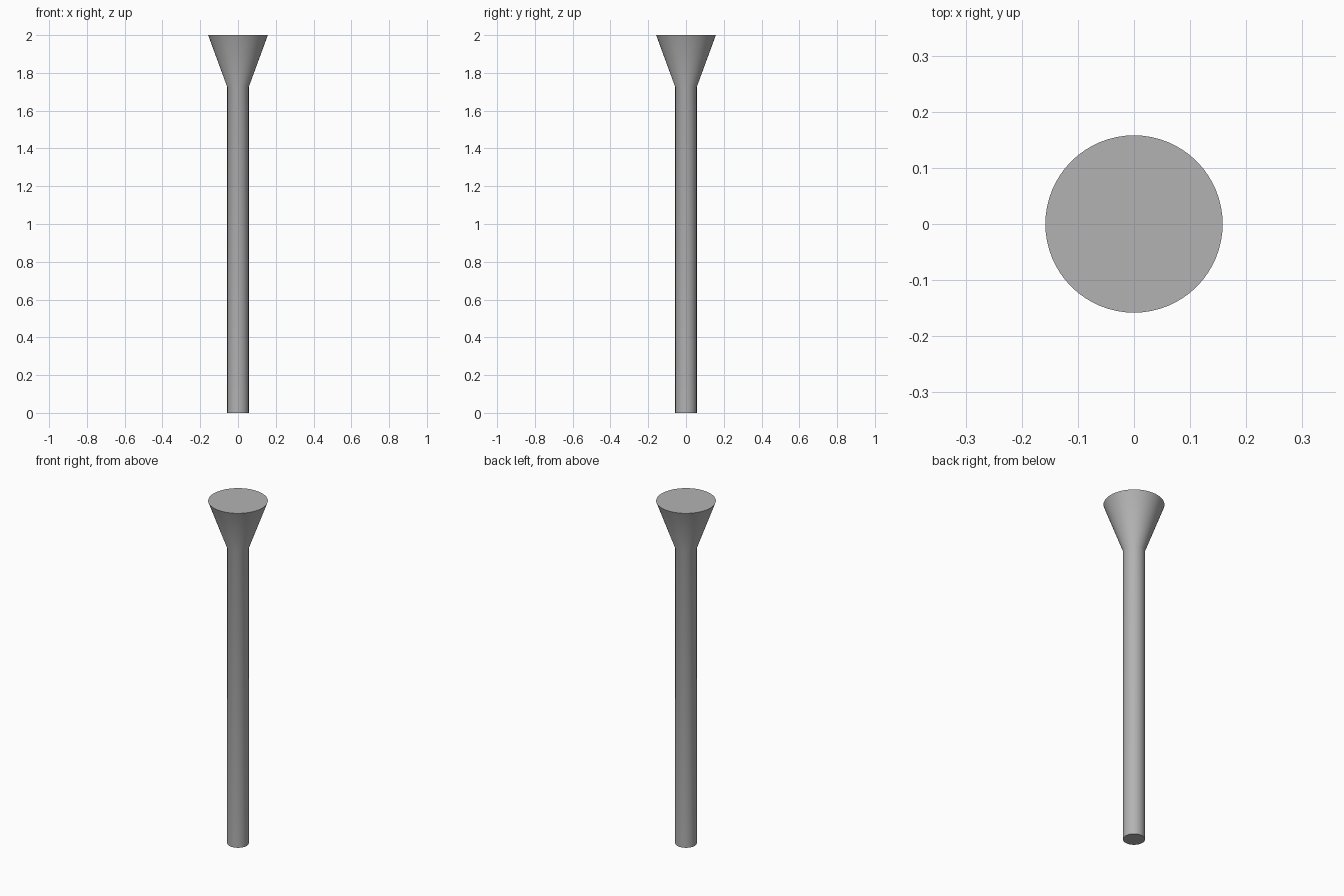
import bpy
import bmesh
import math

cube = bpy.data.objects.get("Cube")
if cube:
    bpy.data.objects.remove(cube, do_unlink=True)

# Plain grey finish
grey = bpy.data.materials.new("plain_grey")
grey.use_nodes = True
colour = (0.45, 0.45, 0.45, 1)
grey.diffuse_color = colour
grey.node_tree.nodes["Principled BSDF"].inputs["Base Color"].default_value = colour

# Straight shank flaring into a flat countersunk head: (radius, height)
SIDES = 64
PROFILE = [(0.057, 0), (0.057, 1.725), (0.158, 2)]

bm = bmesh.new()
rings = []
for radius, height in PROFILE:
    ring = bmesh.ops.create_circle(bm, segments=SIDES, radius=radius)["verts"]
    bmesh.ops.translate(bm, verts=ring, vec=(0, 0, height))
    rings.append(ring)
for low, high in zip(rings, rings[1:]):
    for i in range(SIDES):
        j = (i + 1) % SIDES
        bm.faces.new((low[i], low[j], high[j], high[i]))

# Flat end caps
bm.faces.new(rings[0])
bm.faces.new(rings[-1])
bmesh.ops.recalc_face_normals(bm, faces=bm.faces)

mesh = bpy.data.meshes.new("countersunk_pin")
bm.to_mesh(mesh)
bm.free()
mesh.materials.append(grey)
pin = bpy.data.objects.new("countersunk_pin", mesh)
bpy.context.collection.objects.link(pin)

# Smooth sides with crisp cap rims
bpy.ops.object.select_all(action="DESELECT")
pin.select_set(True)
bpy.context.view_layer.objects.active = pin
bpy.ops.object.shade_smooth_by_angle(angle=math.radians(30))
